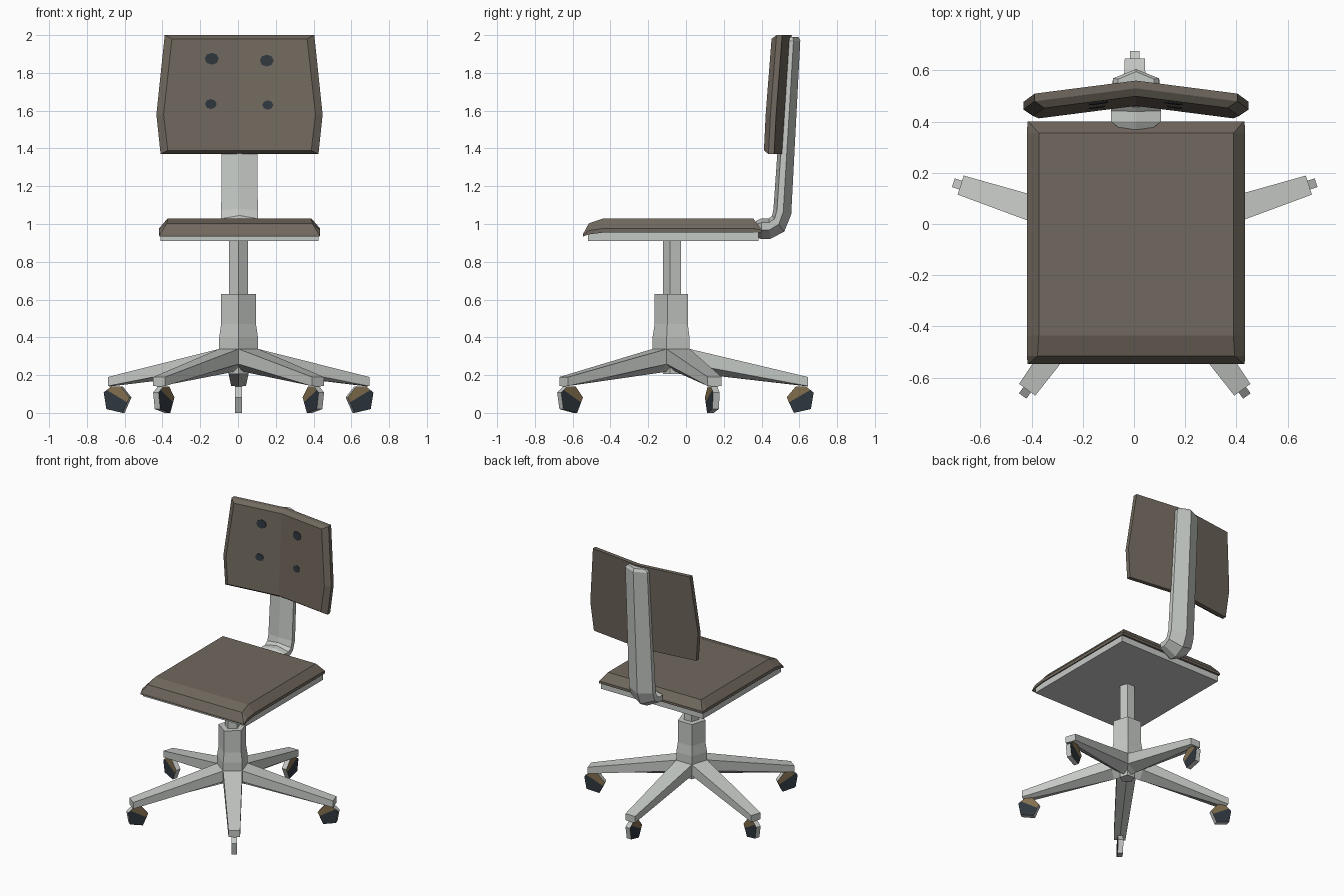
import bpy, bmesh, math
from mathutils import Vector

if "Cube" in bpy.data.objects:
    bpy.data.objects.remove(bpy.data.objects["Cube"])


def material(name, rgb):
    m = bpy.data.materials.new(name)
    m.diffuse_color = (*rgb, 1)
    m.use_nodes = True
    m.node_tree.nodes["Principled BSDF"].inputs["Base Color"].default_value = m.diffuse_color
    return m


FABRIC = material("brown grey fabric", (0.165, 0.14, 0.112))
METAL = material("pale metal", (0.56, 0.585, 0.56))
NAVY = material("dark rubber", (0.028, 0.038, 0.048))
TAN = material("tan caster", (0.22, 0.155, 0.075))


def loft(name, rings, mats, rule=None, cut=None):
    """Skin a list of equal closed rings, cap both ends, flat shaded."""
    bm = bmesh.new()
    rows = [[bm.verts.new(p) for p in ring] for ring in rings]
    n = len(rows[0])
    for a, b in zip(rows, rows[1:]):
        for i in range(n):
            j = (i + 1) % n
            bm.faces.new((a[i], a[j], b[j], b[i]))
    bm.faces.new(rows[0])
    bm.faces.new(rows[-1])
    bmesh.ops.remove_doubles(bm, verts=bm.verts, dist=0.0005)
    if cut:
        bmesh.ops.bisect_plane(bm, geom=bm.verts[:] + bm.edges[:] + bm.faces[:],
                               plane_co=cut[0], plane_no=cut[1])
    bmesh.ops.recalc_face_normals(bm, faces=bm.faces)
    if rule:
        bm.normal_update()
        for f in bm.faces:
            f.material_index = rule(f)
    me = bpy.data.meshes.new(name)
    bm.to_mesh(me)
    bm.free()
    for m in mats:
        me.materials.append(m)
    ob = bpy.data.objects.new(name, me)
    bpy.context.collection.objects.link(ob)
    return ob


SX = 0.008            # centre line of seat and back
CX, CY = 0.003, -0.069  # centre of the base

# Seat cushion: cross-sections from back to front (y, bottom, side, top, half widths)
stations = [(0.40, 0.955, 0.968, 0.972, 0.424, 0.42),
            (0.355, 0.955, 0.977, 1.03, 0.426, 0.38),
            (-0.435, 0.955, 0.977, 1.03, 0.426, 0.38),
            (-0.515, 0.945, 0.965, 1.003, 0.426, 0.385),
            (-0.546, 0.933, 0.940, 0.945, 0.424, 0.42)]
loft("seat_cushion", [[(SX - w, y, b), (SX + w, y, b), (SX + w, y, s),
                       (SX + v, y, t), (SX - v, y, t), (SX - w, y, s)]
                      for y, b, s, t, w, v in stations], [FABRIC])

# Seat pan under the cushion
loft("seat_pan", [[(SX + sx * 0.418, y, z) for sx, y in
                   ((-1, f), (1, f), (1, 0.385), (-1, 0.385))]
                  for z, f in ((0.91, -0.52), (0.94, -0.52), (0.957, -0.495))], [METAL])


# Backrest: folded along its centre line, leaning back
def front(x, z):
    return 0.46 + 0.04 * (z - 1.37) / 0.63 - 0.05 * abs(x) / 0.39


WIDTH = {1.37: 0.418, 1.58: 0.44, 2.0: 0.396}


def back_ring(side, inset, edge):
    ring = []
    for zf, zo, depth in ((1.39, 1.37, 0), (1.58, 1.58, 0), (1.98, 2.0, 0),
                          (2.0, 2.0, 0.03), (2.0, 2.0, 0.06), (1.58, 1.58, 0.06),
                          (1.37, 1.37, 0.06), (1.37, 1.37, 0.03)):
        z = zo if edge else zf
        x = side * (WIDTH[zo] - inset)
        ring.append((SX + x, front(x, z) + (max(depth, 0.03) if edge else depth), z))
    return ring


loft("backrest", [back_ring(-1, 0, True), back_ring(-1, 0.038, False),
                  back_ring(0, 0, False), back_ring(1, 0.038, False),
                  back_ring(1, 0, True)], [FABRIC])

# Four buttons, thin plates lying on the front of the backrest
for i, (bx, bz, r) in enumerate(((-0.147, 1.875, 0.037), (0.144, 1.865, 0.037),
                                 (-0.152, 1.635, 0.031), (0.15, 1.63, 0.029))):
    disc = [(bx + r * math.cos(a * math.pi / 4), bz + 0.85 * r * math.sin(a * math.pi / 4))
            for a in range(8)]
    loft(f"button_{i + 1}", [[(SX + x, front(x, z) + d, z) for x, z in disc]
                             for d in (-0.004, 0.003)], [NAVY])

# Bent back support: six-sided section swept by inner and outer points in (y, z)
spine = [((0.37, 1.015), (0.37, 0.93), 0.06), ((0.40, 1.03), (0.40, 0.92), 0.097),
         ((0.44, 1.03), (0.445, 0.92), 0.097), ((0.456, 1.045), (0.52, 0.96), 0.097),
         ((0.463, 1.08), (0.557, 1.05), 0.097), ((0.525, 1.97), (0.605, 1.97), 0.09),
         ((0.53, 1.99), (0.595, 1.99), 0.07)]
rings = []
for inner, outer, w in spine:
    a, b = Vector((SX, *inner)), Vector((SX, *outer))
    rings.append([a.lerp(b, t) + Vector((s * w, 0, 0)) for t, s in
                  ((0, 0), (0.2, 1), (0.55, 1), (1, 0), (0.55, -1), (0.2, -1))])
loft("back_support", rings, [METAL])


# Five-sided gas column and hub sleeve
def pentagon(r, z):
    return [(CX + r * math.sin(math.tau * k / 5), CY - r * math.cos(math.tau * k / 5), z)
            for k in range(5)]


loft("column", [pentagon(0.0525, 0.205), pentagon(0.0525, 0.92)], [METAL])
loft("hub_sleeve", [pentagon(r, z) for r, z in
                    ((0.108, 0.26), (0.108, 0.40), (0.097, 0.47), (0.097, 0.63))], [METAL])

# Five legs and casters, repeated around the hub
wheel = [(0.703, 0.14), (0.745, 0.108), (0.73, 0.02), (0.64, 0.0), (0.602, 0.082), (0.65, 0.14)]
for k in range(5):
    ang = math.pi / 2 + math.tau * k / 5
    out = Vector((math.cos(ang), math.sin(ang), 0))
    side = Vector((-out.y, out.x, 0))

    def at(r, t, z):
        return Vector((CX, CY, 0)) + out * r + side * t + Vector((0, 0, z))

    loft(f"leg_{k + 1}", [[at(r, -w, top), at(r, w, top), at(r, w, low),
                           at(r, 0, keel), at(r, -w, low)]
                          for r, w, top, low, keel in
                          ((0.03, 0.05, 0.345, 0.265, 0.22),
                           (0.09, 0.064, 0.338, 0.258, 0.212),
                           (0.715, 0.039, 0.19, 0.142, 0.14))], [METAL])

    # Caster: metal rim, dark cheeks with a tan patch on the upper inner side
    mid = at(0.665, 0, 0.085)
    slope = Vector((0, 0, 0.87)) - out * 0.5

    def caster_rule(f):
        if abs(f.normal.dot(side)) < 0.7:
            return 0
        return 2 if (f.calc_center_median() - mid).dot(slope) > 0 else 1

    loft(f"caster_{k + 1}", [[at(r, t, z) for r, z in wheel] for t in (-0.018, 0.018)],
         [METAL, NAVY, TAN], caster_rule, (mid, slope))
